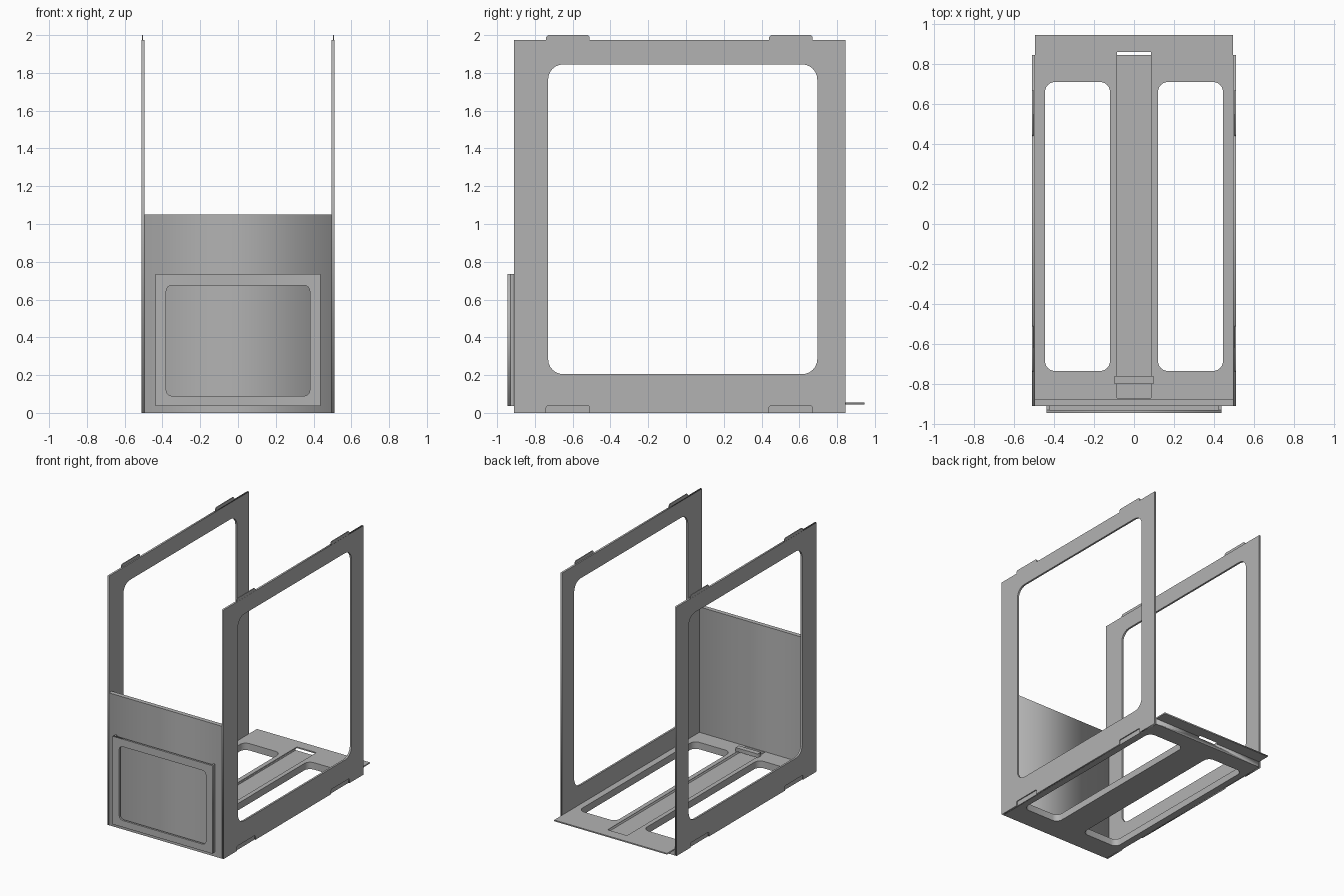
import bpy, math
from mathutils import Matrix

if "Cube" in bpy.data.objects:
    bpy.data.objects.remove(bpy.data.objects["Cube"])

grey = bpy.data.materials.new("grey plastic")
grey.use_nodes = True
COLOUR = (0.45, 0.45, 0.45, 1)
grey.diffuse_color = COLOUR
grey.node_tree.nodes["Principled BSDF"].inputs["Base Color"].default_value = COLOUR

# Axes that stand a flat plate up: (u, v, depth) -> world
FLAT = Matrix.Identity(4)
SIDE = Matrix(((0, 0, 1, 0), (1, 0, 0, 0), (0, 1, 0, 0), (0, 0, 0, 1)))
FRONT = Matrix(((1, 0, 0, 0), (0, 0, -1, 0), (0, 1, 0, 0), (0, 0, 0, 1)))


def rounded(u0, u1, v0, v1, r=0.0, steps=6):
    """Outline of a rectangle with rounded corners."""
    if r == 0:
        return [(u0, v0), (u1, v0), (u1, v1), (u0, v1)]
    pts = []
    corners = [(u1 - r, v1 - r), (u0 + r, v1 - r), (u0 + r, v0 + r), (u1 - r, v0 + r)]
    for q, (cu, cv) in enumerate(corners):
        for i in range(steps + 1):
            a = math.pi / 2 * (q + i / steps)
            pts.append((cu + r * math.cos(a), cv + r * math.sin(a)))
    return pts


def plate(name, outlines, d0, d1, axes=FLAT):
    """Flat plate from an outer outline and holes, between two depths."""
    cu = bpy.data.curves.new(name, 'CURVE')
    cu.dimensions = '2D'
    cu.fill_mode = 'BOTH'
    cu.extrude = (d1 - d0) / 2
    for pts in outlines:
        s = cu.splines.new('POLY')
        s.points.add(len(pts) - 1)
        for p, (u, v) in zip(s.points, pts):
            p.co = (u, v, 0, 1)
        s.use_cyclic_u = True
    tmp = bpy.data.objects.new(name, cu)
    bpy.context.collection.objects.link(tmp)
    graph = bpy.context.evaluated_depsgraph_get()
    me = bpy.data.meshes.new_from_object(tmp.evaluated_get(graph))
    bpy.data.objects.remove(tmp)
    me.transform(axes @ Matrix.Translation((0, 0, (d0 + d1) / 2)))
    me.name = name
    me.materials.clear()
    me.materials.append(grey)
    ob = bpy.data.objects.new(name, me)
    bpy.context.collection.objects.link(ob)
    weld = ob.modifiers.new("weld", 'WELD')
    weld.merge_threshold = 0.0001
    return ob


def box(name, x0, x1, y0, y1, z0, z1):
    return plate(name, [rounded(x0, x1, y0, y1)], z0, z1)


def finish(ob, cutters=()):
    """Cut the pockets, then bake the modifiers."""
    for c in cutters:
        m = ob.modifiers.new("cut", 'BOOLEAN')
        m.operation, m.solver, m.object = 'DIFFERENCE', 'EXACT', c
        c.hide_render = True
    graph = bpy.context.evaluated_depsgraph_get()
    me = bpy.data.meshes.new_from_object(ob.evaluated_get(graph))
    ob.modifiers.clear()
    ob.data = me
    for c in cutters:
        bpy.data.objects.remove(c)


TABS = [(-0.74, -0.51), (0.44, 0.67)]

# Side frames with stacking tabs on top and matching pockets below
for side, s in (("left", 1), ("right", -1)):
    def span(a, b):
        return sorted((s * a, s * b))
    d0, d1 = span(0.495, 0.51)
    frame = plate(side + "_side_frame",
                  [rounded(-0.91, 0.845, 0, 1.975), rounded(-0.73, 0.695, 0.205, 1.845, 0.08)],
                  d0, d1, SIDE)
    p0, p1 = span(0.502, 0.53)
    pockets = [plate("pocket_cutter", [rounded(a, b, -0.05, 0.037, 0.01)], p0, p1, SIDE)
               for a, b in TABS]
    finish(frame, pockets)
    t0, t1 = span(0.502, 0.509)
    for end, (a, b) in zip(("front", "back"), TABS):
        outline = [(a, 1.97), (b, 1.97), (b, 1.99), (b - 0.01, 2), (a + 0.01, 2), (a, 1.99)]
        finish(plate(f"{side}_{end}_stacking_tab", [outline], t0, t1, SIDE))

# Floor with two openings, a back lip and a central sliding groove
floor = plate("floor",
              [rounded(-0.495, 0.495, -0.875, 0.945),
               rounded(-0.445, -0.12, -0.735, 0.71, 0.05),
               rounded(0.12, 0.445, -0.735, 0.71, 0.05)], 0, 0.055)
finish(floor, [box("lip_cutter", -0.6, 0.6, 0.845, 1.1, -0.1, 0.045),
               box("groove_cutter", -0.085, 0.085, -0.87, 0.86, 0.035, 0.1)])

# Small bridge over the groove
finish(box("groove_bridge", -0.097, 0.097, -0.8, -0.76, 0.055, 0.085))

# Front wall
finish(box("front_wall", -0.495, 0.495, -0.91, -0.875, 0, 1.05))

# Label holder, open at the top
finish(plate("label_holder_face",
             [rounded(-0.437, 0.437, 0.037, 0.735), rounded(-0.38, 0.38, 0.09, 0.675, 0.03)],
             0.93, 0.946, FRONT))
for side, x in (("left", 0.43), ("right", -0.43)):
    finish(box(f"label_holder_{side}_edge", x - 0.007, x + 0.007, -0.93, -0.91, 0.037, 0.735))
finish(box("label_holder_bottom_edge", -0.423, 0.423, -0.93, -0.91, 0.037, 0.051))
